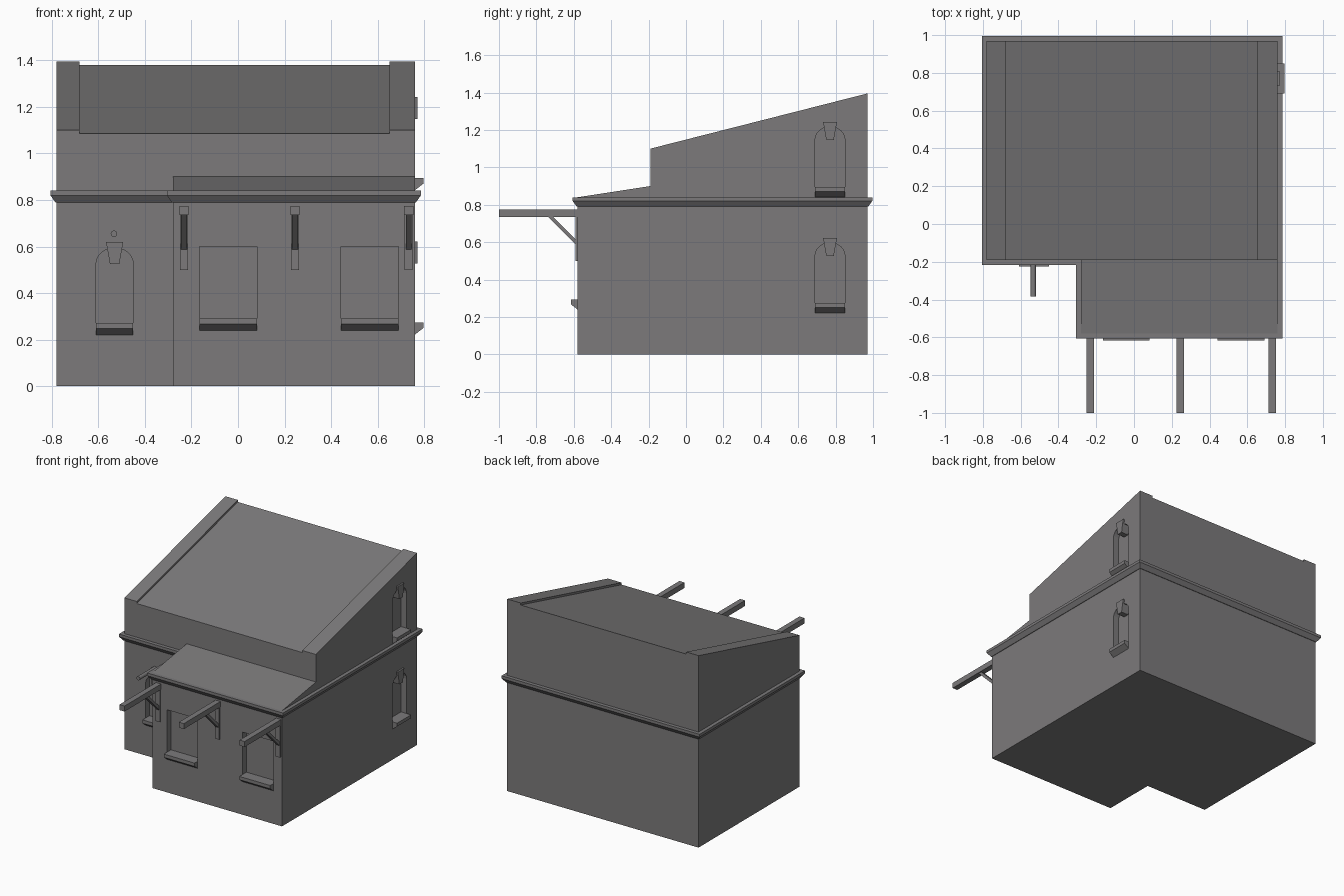
import bpy, bmesh, math
from mathutils import Vector

if "Cube" in bpy.data.objects:
    bpy.data.objects.remove(bpy.data.objects["Cube"])

grey = bpy.data.materials.new("stone grey")
grey.diffuse_color = (0.2, 0.195, 0.198, 1)
grey.use_nodes = True
grey.node_tree.nodes["Principled BSDF"].inputs["Base Color"].default_value = grey.diffuse_color


def make(name, bm):
    bmesh.ops.recalc_face_normals(bm, faces=bm.faces)
    me = bpy.data.meshes.new(name)
    bm.to_mesh(me)
    bm.free()
    me.materials.append(grey)
    ob = bpy.data.objects.new(name, me)
    bpy.context.collection.objects.link(ob)
    return ob


def prism(name, pts, vec):
    """Extrude a planar 3D outline along a vector."""
    bm = bmesh.new()
    f = bm.faces.new([bm.verts.new(p) for p in pts])
    r = bmesh.ops.extrude_face_region(bm, geom=[f], use_keep_orig=True)
    bmesh.ops.translate(bm, vec=vec, verts=[v for v in r["geom"] if isinstance(v, bmesh.types.BMVert)])
    return make(name, bm)


def side_prism(name, yz, x0, x1):
    return prism(name, [(x0, y, z) for y, z in yz], (x1 - x0, 0, 0))


def boolean(ob, other, op):
    m = ob.modifiers.new("bool", "BOOLEAN")
    m.operation, m.object, m.solver = op, other, "EXACT"
    bpy.context.view_layer.update()
    dg = bpy.context.evaluated_depsgraph_get()
    me = bpy.data.meshes.new_from_object(ob.evaluated_get(dg))
    ob.modifiers.clear()
    ob.data = me
    bpy.data.objects.remove(other)


XL, XM, XR = -0.78, -0.28, 0.76
YF, YM, YB = -0.58, -0.19, 0.97

# walls: tall main block with sloping roof, plus low front annex
walls = side_prism("walls", [(YM, 0), (YB, 0), (YB, 1.395), (YM, 1.10)], XL, XR)
annex = side_prism("annex", [(YF, 0), (0, 0), (0, 0.85), (YM, 0.85), (YM, 0.90), (YF, 0.84)], XM, XR)
boolean(walls, annex, "UNION")

# sunken roof between the two side parapets
k = (1.395 - 1.10) / (YB - YM)
roof = lambda y, d: (y, 1.10 + k * (y - YM) + d)
cut = side_prism("roof_cut", [roof(-0.3, -0.015), roof(1.1, -0.015), roof(1.1, 0.2), roof(-0.3, 0.2)], -0.68, 0.65)
boolean(walls, cut, "DIFFERENCE")

# cornice swept round the L-shaped plan
plan = [(XL, YM, -1, -1), (XM, YM, -1, -1), (XM, YF, -1, -1),
        (XR, YF, 1, -1), (XR, YB, 1, 1), (XL, YB, -1, 1)]
prof = [(-0.01, 0.79), (0.004, 0.79), (0.026, 0.82), (0.026, 0.84), (-0.01, 0.84)]
bm = bmesh.new()
rings = [[bm.verts.new((x + sx * o, y + sy * o, z)) for x, y, sx, sy in plan] for o, z in prof]
for i in range(len(rings)):
    a, b = rings[i], rings[(i + 1) % len(rings)]
    for j in range(6):
        bm.faces.new((a[j], a[(j + 1) % 6], b[(j + 1) % 6], b[j]))
make("cornice", bm)

DEPTH = 0.045


def window(name, place, axis, u0, u1, zb, top, arched):
    """Recessed opening with a wedge sill and, if arched, a keystone."""
    mid, r = (u0 + u1) / 2, (u1 - u0) / 2
    out = [(u0, zb + 0.03), (u1, zb + 0.03)]
    if arched:
        out += [(mid + r * math.cos(t * math.pi / 12), top + 0.07 * math.sin(t * math.pi / 12)) for t in range(13)]
    else:
        out += [(u1, top), (u0, top)]
    vec = place(0, 1, 0) - place(0, 0, 0)
    cutter = prism(name + "_cut", [place(u, -DEPTH, z) for u, z in out], vec * (DEPTH + 0.05))
    boolean(walls, cutter, "DIFFERENCE")
    sill = [(-DEPTH - 0.005, zb), (0, zb), (0.036, zb + 0.028), (0.036, zb + 0.052), (-DEPTH - 0.005, zb + 0.052)]
    prism(name + "_sill", [place(u0, d, z) for d, z in sill], Vector(axis) * (u1 - u0))
    if arched:
        key = [(-0.02, 0), (0.02, 0), (0.037, 0.095), (-0.037, 0.095)]
        prism(name + "_keystone", [place(mid + u, -DEPTH - 0.005, top + z) for u, z in key], vec * (DEPTH + 0.017))


annex_front = lambda u, d, z: Vector((u, YF - d, z))
main_front = lambda u, d, z: Vector((u, YM - d, z))
right_side = lambda u, d, z: Vector((XR + d, u, z))
X, Y = (1, 0, 0), (0, 1, 0)
window("annex_window_left", annex_front, X, -0.165, 0.082, 0.24, 0.60, False)
window("annex_window_right", annex_front, X, 0.443, 0.69, 0.24, 0.60, False)
window("front_arched_window", main_front, X, -0.61, -0.45, 0.22, 0.525, True)
window("side_window_lower", right_side, Y, 0.69, 0.85, 0.222, 0.527, True)
window("side_window_upper", right_side, Y, 0.69, 0.85, 0.842, 1.147, True)

# awning beams with wall post and diagonal brace
for i, x in enumerate((-0.232, 0.245, 0.733)):
    def box(n, yz, w):
        side_prism(f"{n}_{i + 1}", yz, x - w, x + w)
    box("beam", [(-1, 0.735), (YF + 0.01, 0.735), (YF + 0.01, 0.775), (-1, 0.775)], 0.02)
    box("beam_post", [(-0.59, 0.50), (YF + 0.005, 0.50), (YF + 0.005, 0.74), (-0.59, 0.74)], 0.017)
    box("beam_brace", [(-0.74, 0.737), (-0.585, 0.582), (-0.585, 0.61), (-0.712, 0.737)], 0.012)

# round rod above the arched window
ring = [(-0.533 + 0.014 * math.cos(t * math.pi / 8), YM + 0.01, 0.655 + 0.014 * math.sin(t * math.pi / 8)) for t in range(16)]
rod = prism("wall_rod", ring, (0, -0.205, 0))
for p in rod.data.polygons:
    p.use_smooth = len(p.vertices) == 4
